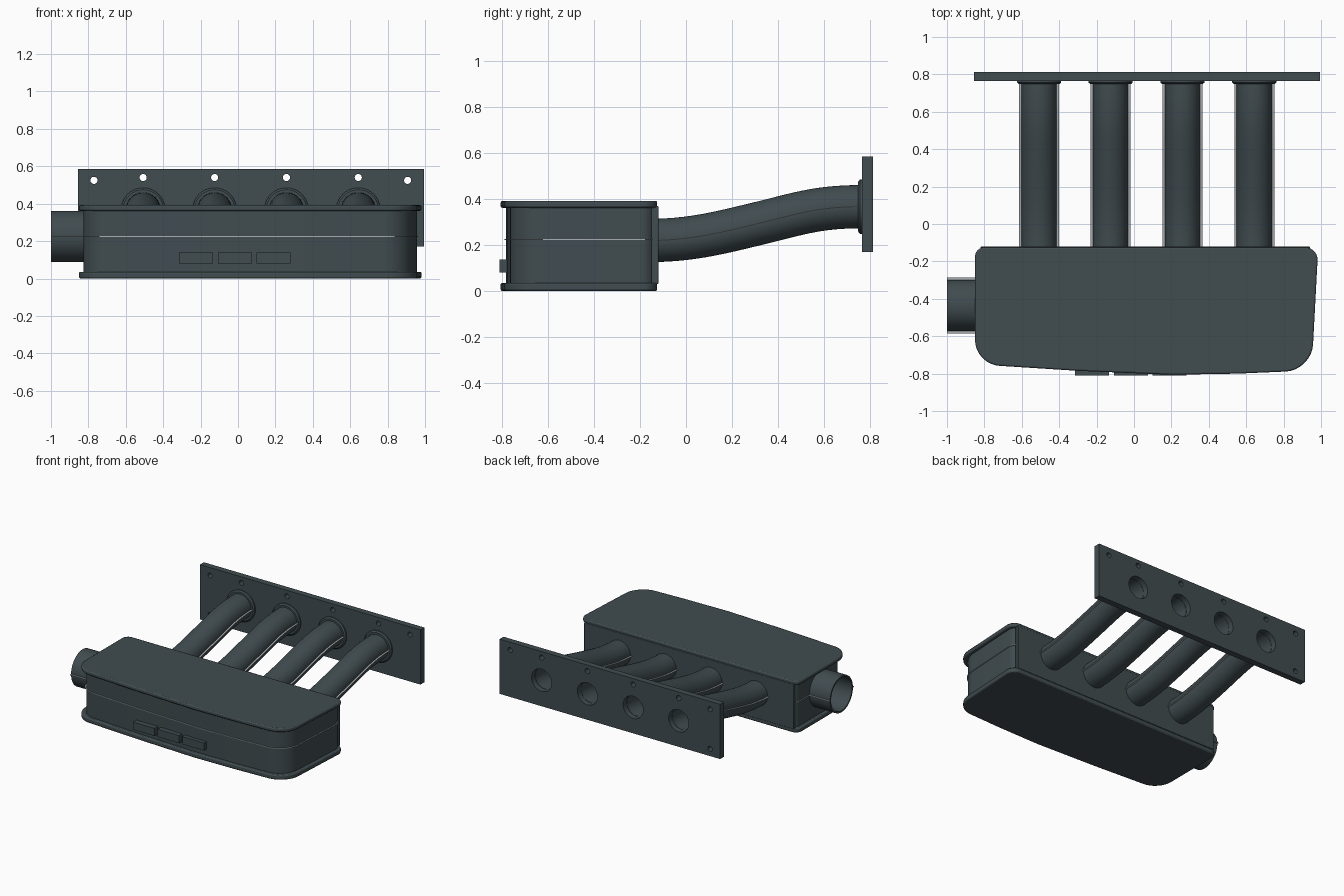
import bpy, bmesh, math
from mathutils import Vector
from mathutils.geometry import interpolate_bezier

if "Cube" in bpy.data.objects:
    bpy.data.objects.remove(bpy.data.objects["Cube"], do_unlink=True)


def material(name, rgb):
    m = bpy.data.materials.new(name)
    m.use_nodes = True
    m.diffuse_color = (*rgb, 1)
    m.node_tree.nodes["Principled BSDF"].inputs["Base Color"].default_value = (*rgb, 1)
    return m


SLATE = material("dark slate", (0.052, 0.072, 0.08))
SEAM = material("pale seam", (0.4, 0.43, 0.45))


def finish(name, bm, mat=SLATE, bevel=0.0):
    bmesh.ops.recalc_face_normals(bm, faces=bm.faces)
    mesh = bpy.data.meshes.new(name)
    bm.to_mesh(mesh)
    bm.free()
    ob = bpy.data.objects.new(name, mesh)
    bpy.context.collection.objects.link(ob)
    mesh.materials.append(mat)
    bpy.ops.object.select_all(action='DESELECT')
    ob.select_set(True)
    bpy.context.view_layer.objects.active = ob
    bpy.ops.object.shade_smooth_by_angle(angle=math.radians(30))
    if bevel:
        mod = ob.modifiers.new("soft edge", 'BEVEL')
        mod.width, mod.segments, mod.limit_method = bevel, 2, 'ANGLE'
        mod.angle_limit = math.radians(50)
    return ob


def box(name, lo, hi, bevel=0.0):
    bm = bmesh.new()
    bmesh.ops.create_cube(bm, size=1)
    for v in bm.verts:
        v.co = [a + (b - a) * (c + 0.5) for a, b, c in zip(lo, hi, v.co)]
    return finish(name, bm, bevel=bevel)


def prism(name, outline, z0, z1, mat=SLATE, bevel=0.0):
    bm = bmesh.new()
    face = bm.faces.new([bm.verts.new((x, y, z0)) for x, y in outline])
    ext = bmesh.ops.extrude_face_region(bm, geom=[face], use_keep_orig=True)
    for v in ext["geom"]:
        if isinstance(v, bmesh.types.BMVert):
            v.co.z = z1
    return finish(name, bm, mat, bevel)


def rings_mesh(rings, cyclic):
    """Skin a list of closed rings of points."""
    bm = bmesh.new()
    vs = [[bm.verts.new(p) for p in r] for r in rings]
    n = len(vs[0])
    pairs = list(zip(vs, vs[1:])) + ([(vs[-1], vs[0])] if cyclic else [])
    for a, b in pairs:
        for i in range(n):
            bm.faces.new((a[i], a[(i + 1) % n], b[(i + 1) % n], b[i]))
    if not cyclic:
        bm.faces.new(vs[0])
        bm.faces.new(vs[-1])
    return bm


def frames(path):
    """Point, sideways and upward directions along a path."""
    for i, p in enumerate(path):
        t = (path[min(i + 1, len(path) - 1)] - path[max(i - 1, 0)]).normalized()
        side = t.cross(Vector((0, 0, 1))).normalized()
        yield p, side, side.cross(t)


def tube(name, path, outer, inner, sides=40):
    """Hollow pipe; outer may be a list of radii along the path."""
    if not isinstance(outer, list):
        outer = [outer] * len(path)

    def ring(f, r):
        p, s, u = f
        return [p + r * (s * math.cos(a) + u * math.sin(a))
                for a in (2 * math.pi * k / sides for k in range(sides))]
    fs = list(frames(path))
    rings = [ring(f, r) for f, r in zip(fs, outer)] + [ring(f, inner) for f in reversed(fs)]
    return finish(name, rings_mesh(rings, True))


def seam(name, path, r0, r1, half=0.002):
    """Thin moulding rib on one side of a pipe."""
    rings = [[p + s * r0 + u * half, p + s * r1 + u * half,
              p + s * r1 - u * half, p + s * r0 - u * half] for p, s, u in frames(path)]
    return finish(name, rings_mesh(rings, False), SEAM)


def outline(inset):
    """Plenum plan: rounded corners and a bowed front edge."""
    i = inset
    corners = [(-0.85 + i, -0.125 - i * .3, 0.05), (-0.85 + i, -0.75 + i, 0.13),
               (-0.3, -0.785 + i, 0), (0.2, -0.806 + i, 0), (0.55, -0.80 + i, 0),
               (0.95 - i, -0.783 + i, 0.14), (0.985 - i, -0.125 - i * .3, 0.07)]
    pts = []
    for k, (x, y, r) in enumerate(corners):
        c = Vector((x, y))
        if not r:
            pts.append(c)
            continue
        a = (Vector(corners[k - 1][:2]) - c).normalized() * r
        b = (Vector(corners[(k + 1) % len(corners)][:2]) - c).normalized() * r
        pts += interpolate_bezier(c + a, c + a * .45, c + b * .45, c + b, 10)
    return [(p.x, p.y) for p in pts]


# Plenum chamber with lids, seam and back wall
prism("plenum_body", outline(0.024), 0.02, 0.375)
prism("bottom_lid", outline(0), 0, 0.036, bevel=0.008)
prism("top_lid", outline(0), 0.362, 0.392, bevel=0.008)
prism("plenum_seam", outline(0.018), 0.223, 0.227, SEAM)
box("plenum_back_wall", (-0.82, -0.15, 0.03), (0.94, -0.12, 0.37), 0.004)

# Raised plates on the front
for k, x in enumerate((-0.315, -0.108, 0.1)):
    box(f"front_plate_{k + 1}", (x, -0.81, 0.08), (x + 0.182, -0.77, 0.138))

# Inlet pipe on the right end
inlet = [Vector((x, -0.435, 0.225)) for x in (-0.8, -1.0)]
tube("inlet_pipe", inlet, 0.137, 0.125, 48)
for k, s in enumerate((-1, 1)):
    seam(f"inlet_seam_{k + 1}", inlet, s * 0.13, s * 0.15)

# Runners with collars
PORTS = (-0.507, -0.125, 0.259, 0.643)
PORT_Z = 0.367
for k, x in enumerate(PORTS):
    start, mid, end = (Vector((x, y, z)) for y, z in
                       ((-0.13, 0.22), (0.32, 0.295), (0.77, PORT_Z)))
    slope = Vector((0, 0.17, 0.041))
    path = interpolate_bezier(start, start + Vector((0, 0.17, 0.005)), mid - slope, mid, 12)
    path += interpolate_bezier(mid, mid + slope, end - Vector((0, 0.2, 0)), end, 14)[1:]
    tube(f"runner_{k + 1}", path, 0.094, 0.082)
    for n, s in enumerate((-1, 1)):
        seam(f"runner_{k + 1}_seam_{n + 1}", path, s * 0.09, s * 0.107)
    tube(f"runner_collar_{k + 1}", [Vector((x, y, PORT_Z)) for y in (0.748, 0.756, 0.77)],
         [0.108, 0.118, 0.118], 0.086)

# Mounting flange with ports and bolt holes
flange = box("mounting_flange", (-0.855, 0.765, 0.17), (0.995, 0.812, 0.585))
holes = [(x, PORT_Z, 0.084) for x in PORTS] + [(x, 0.54, 0.019) for x in PORTS]
holes += [(x, z, 0.019) for x in (-0.77, 0.907) for z in (0.525, 0.225)]
bm = bmesh.new()
for x, z, r in holes:
    made = bmesh.ops.create_cone(bm, cap_ends=True, segments=40, radius1=r, radius2=r, depth=0.2)
    for v in made["verts"]:
        v.co = (v.co.x + x, v.co.z + 0.79, v.co.y + z)
cutter = finish("hole_cutter", bm)
cutter.hide_render = True
mod = flange.modifiers.new("holes", 'BOOLEAN')
mod.operation, mod.object, mod.solver = 'DIFFERENCE', cutter, 'EXACT'
bpy.context.view_layer.objects.active = flange
bpy.ops.object.modifier_apply(modifier=mod.name)
bpy.data.objects.remove(cutter, do_unlink=True)
bpy.context.view_layer.objects.active = flange
flange.select_set(True)
bpy.ops.object.shade_smooth_by_angle(angle=math.radians(30))
